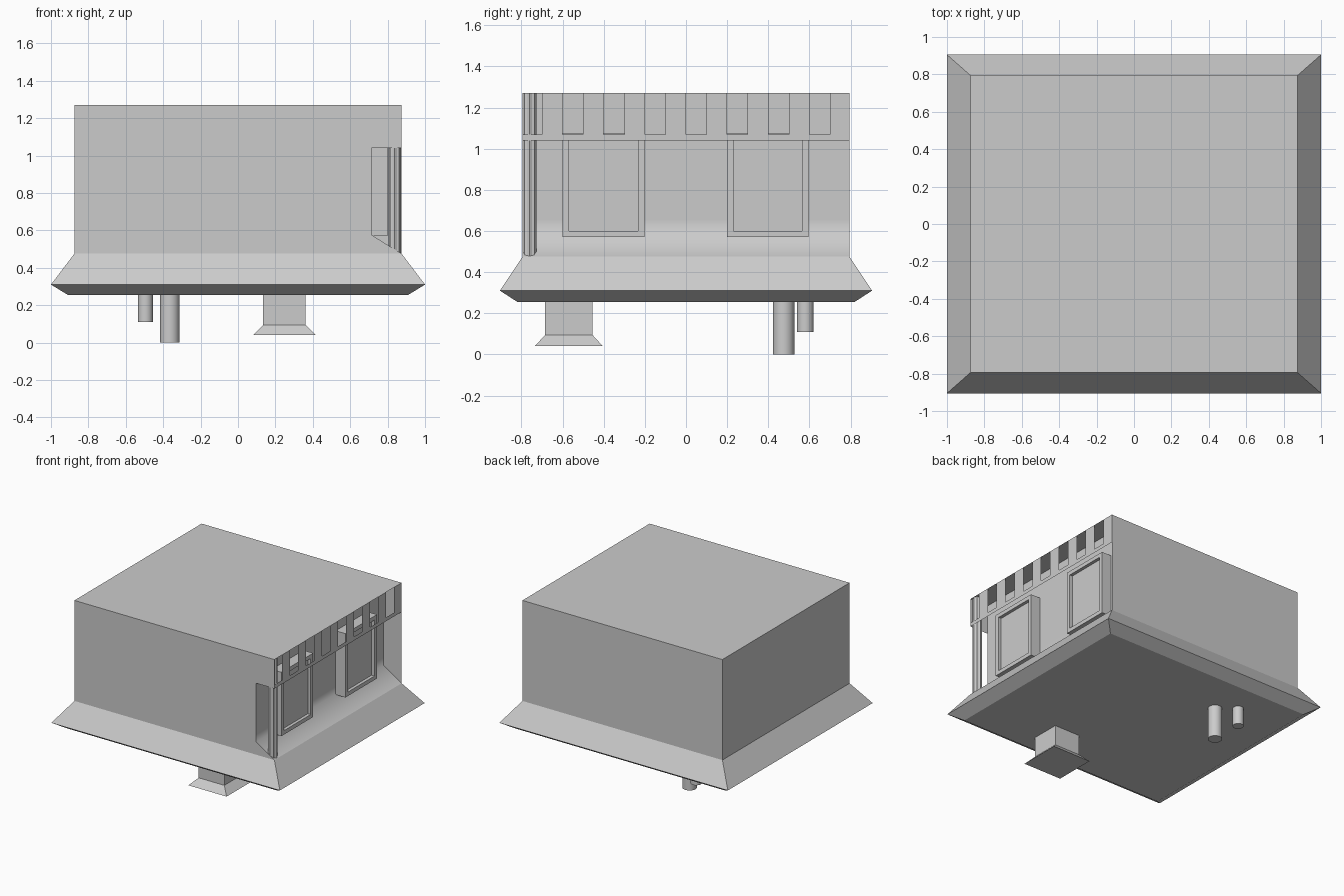
import bpy, bmesh, math

if "Cube" in bpy.data.objects:
    bpy.data.objects.remove(bpy.data.objects["Cube"])

W, D, TOP, EAVE = 0.875, 0.795, 1.27, 0.475   # body half sizes and heights
RX, LINTEL, SLOT = 0.715, 1.04, 1.07          # recess wall, opening top, slot sill


def make(name, polys, smooth=False, fix=False):
    """Build an object from a list of polygons (point lists)."""
    bm = bmesh.new()
    for p in polys:
        bm.faces.new([bm.verts.new(c) for c in p])
    bmesh.ops.remove_doubles(bm, verts=bm.verts, dist=1e-5)
    if fix:
        bmesh.ops.recalc_face_normals(bm, faces=bm.faces)
    for f in bm.faces:
        f.smooth = smooth
    me = bpy.data.meshes.new(name)
    bm.to_mesh(me)
    bm.free()
    ob = bpy.data.objects.new(name, me)
    bpy.context.collection.objects.link(ob)
    return ob


def ring(x0, x1, y0, y1, z):
    return [(x0, y0, z), (x1, y0, z), (x1, y1, z), (x0, y1, z)]


def sides(a, b):
    """Quads joining a lower ring to an upper ring."""
    n = len(a)
    return [[a[i], a[(i + 1) % n], b[(i + 1) % n], b[i]] for i in range(n)]


def side_rect(x, y0, y1, z0, z1):
    """Rectangle facing +x."""
    return [(x, y0, z0), (x, y1, z0), (x, y1, z1), (x, y0, z1)]


# Flared skirt and flat underside
low = ring(-0.91, 0.91, -0.82, 0.82, 0.255)
rim = ring(-1, 1, -0.905, 0.905, 0.31)
neck = ring(-W, W, -D, D, EAVE)
make("flared_base", [low[::-1]] + sides(low, rim) + sides(rim, neck))

# Outer walls and roof; front wall is notched at the right for the open porch
front = [(-W, EAVE), (W, EAVE), (RX, 0.575), (RX, LINTEL), (W, LINTEL), (W, TOP), (-W, TOP)]
make("walls_and_roof", [
    [(x, -D, z) for x, z in front],
    [(W, D, EAVE), (-W, D, EAVE), (-W, D, TOP), (W, D, TOP)],
    [(-W, D, EAVE), (-W, -D, EAVE), (-W, -D, TOP), (-W, D, TOP)],
    ring(-W, W, -D, D, TOP)])

# Recessed porch wall running into the sloped floor
prof = [(W, EAVE), (RX, 0.575), (RX, 0.655), (RX, TOP)]
make("porch_recess", [[(a[0], -D, a[1]), (a[0], D, a[1]), (b[0], D, b[1]), (b[0], -D, b[1])]
                      for a, b in zip(prof, prof[1:])], smooth=True)

# Slotted band along the top of the right side
band = [side_rect(W, -D, D, LINTEL, SLOT)]
for i in range(8):
    y0 = -0.7 + 0.2 * i
    band.append(side_rect(W, y0, min(y0 + 0.1, D), SLOT, TOP))
make("slotted_band", band)


# Window boxes with an inset pane
def window(name, y0, y1):
    x, z0, z1, t, pane = 0.80, 0.57, 1.075, 0.031, 0.775
    back = side_rect(RX, y0, y1, z0, z1)
    outer = side_rect(x, y0, y1, z0, z1)
    inner = side_rect(x, y0 + t, y1 - t, z0 + t, z1 - t)
    deep = [(pane, p[1], p[2]) for p in inner]
    make(name, [back[::-1], deep] + sides(back, outer) + sides(outer, inner)
         + sides(inner, deep), fix=True)


window("front_window", -0.6, -0.203)
window("rear_window", 0.2, 0.595)

# Fluted corner column, foot following the sloped floor
n, cx, cy = 16, 0.838, -0.761
foot, head = [], []
for i in range(n):
    a = 2 * math.pi * i / n
    r = 0.034 if i % 2 == 0 else 0.029
    x, y = cx + r * math.cos(a), cy + r * math.sin(a)
    foot.append((x, y, EAVE + (W - x) * 0.625))
    head.append((x, y, TOP))
make("corner_column", sides(foot, head))

# Flared hatch hanging under the base
lip = ring(0.08, 0.415, -0.735, -0.405, 0.04)
waist = ring(0.135, 0.36, -0.685, -0.455, 0.095)
roof = ring(0.135, 0.36, -0.685, -0.455, 0.255)
make("under_vent", [lip[::-1]] + sides(lip, waist) + sides(waist, roof))

# Round pipes under the base
for name, x, y, r, z in (("large_pipe", -0.365, 0.475, 0.052, 0.0),
                         ("small_pipe", -0.495, 0.58, 0.04, 0.11)):
    bpy.ops.mesh.primitive_cylinder_add(vertices=32, radius=r, depth=0.255 - z,
                                        location=(x, y, (0.255 + z) / 2))
    bpy.context.object.name = name
    bpy.ops.object.shade_smooth_by_angle()
